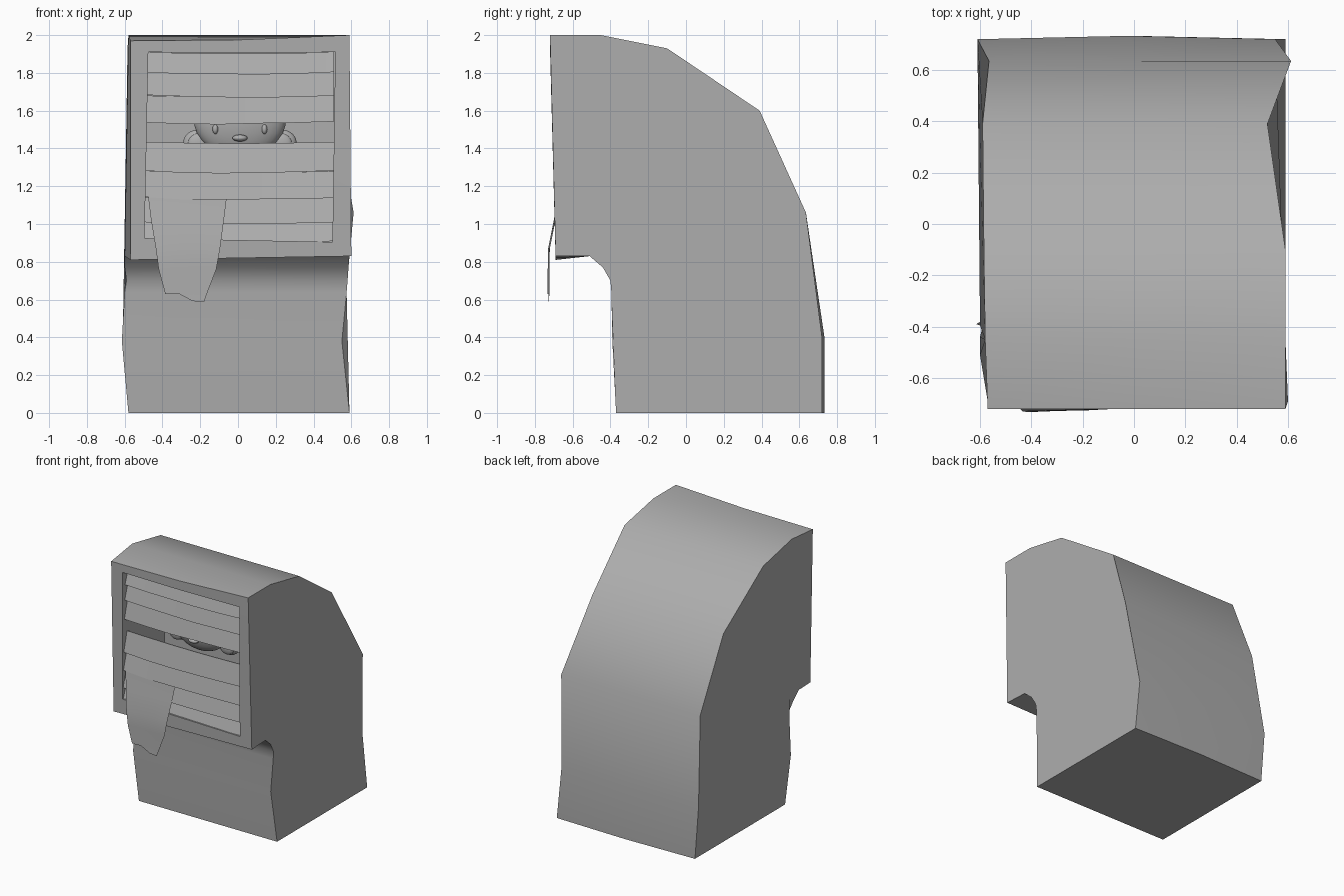
import bpy, bmesh, math, random

random.seed(4)
if "Cube" in bpy.data.objects:
    bpy.data.objects.remove(bpy.data.objects["Cube"])

COLOUR = (0.42, 0.42, 0.42, 1)
grey = bpy.data.materials.new("mid grey")
grey.use_nodes = True
grey.diffuse_color = COLOUR
grey.node_tree.nodes["Principled BSDF"].inputs["Base Color"].default_value = COLOUR


def finish(bm, name, angle=40):
    """Turn a bmesh into a named, shaded object."""
    bmesh.ops.recalc_face_normals(bm, faces=bm.faces)
    mesh = bpy.data.meshes.new(name)
    bm.to_mesh(mesh)
    bm.free()
    ob = bpy.data.objects.new(name, mesh)
    bpy.context.collection.objects.link(ob)
    mesh.materials.append(grey)
    bpy.ops.object.select_all(action='DESELECT')
    ob.select_set(True)
    bpy.context.view_layer.objects.active = ob
    bpy.ops.object.shade_smooth_by_angle(angle=math.radians(angle))


def bridge(bm, a, b, closed=False):
    """Quads between two rows of vertices."""
    n = len(a)
    for i in range(n if closed else n - 1):
        j = (i + 1) % n
        bm.faces.new((a[i], a[j], b[j], b[i]))


def ellipsoid(name, loc, size, segs=24):
    bm = bmesh.new()
    bmesh.ops.create_uvsphere(bm, u_segments=segs, v_segments=segs // 2, radius=1)
    bmesh.ops.scale(bm, vec=size, verts=bm.verts)
    bmesh.ops.translate(bm, vec=loc, verts=bm.verts)
    finish(bm, name, 60)


# Body: lopsided side profile from the front top, over the back, to the chin
profile = [  # y, z, left edge x, right edge x
    (-0.72, 2.0, -0.57, 0.59), (-0.45, 2.0, -0.58, 0.59),
    (-0.10, 1.93, -0.585, 0.59), (0.39, 1.60, -0.59, 0.52),
    (0.635, 1.06, -0.565, 0.612), (0.72, 0.40, -0.61, 0.55),
    (0.72, 0.0, -0.58, 0.59), (-0.37, 0.0, -0.58, 0.59),
    (-0.39, 0.38, -0.615, 0.55), (-0.395, 0.64, -0.60, 0.575),
    (-0.40, 0.70, -0.59, 0.58), (-0.44, 0.77, -0.60, 0.585),
    (-0.51, 0.83, -0.60, 0.59), (-0.69, 0.82, -0.57, 0.60)]
bm = bmesh.new()
rows = []
for y, z, xl, xr in profile:
    bulge = 0.013 if y > 0.7 else 0
    rows.append([bm.verts.new(p) for p in
                 ((xl, y, z), ((xl + xr) / 2, y + bulge, z), (xr, y, z))])
rows[0][0].co.z, rows[0][1].co.z = 1.97, 1.975
rows[-1][0].co.z, rows[-1][2].co.z = 0.81, 0.83
for a, b in zip(rows, rows[1:]):
    bridge(bm, a, b)
for side in (0, 2):
    bm.faces.new([r[side] for r in rows])

# Front frame with a recessed compartment
outer = rows[0] + rows[-1][::-1]
opening = [(-0.475, 1.91), (0.02, 1.905), (0.515, 1.91),
           (0.50, 0.905), (0.0, 0.915), (-0.495, 0.925)]
inner = [bm.verts.new((x, -0.69 - 0.027 * (z - 0.82), z)) for x, z in opening]
deep = [bm.verts.new((x, -0.19, z)) for x, z in opening]
bridge(bm, outer, inner, True)
bridge(bm, inner, deep, True)
bm.faces.new(deep)
finish(bm, "body", 35)


# Boards: thin clapboard slats with wavy edges, leaving one gap
def board(name, top, bottom):
    bm = bmesh.new()
    loops = []
    count = 6
    for i in range(count):
        t = i / (count - 1)
        x = -0.497 + t * 1.005
        lo = bottom - 0.011 * math.sin(math.pi * t) + random.uniform(-.004, .004)
        hi = top - 0.008 * math.sin(math.pi * t)
        loops.append([bm.verts.new((x, y, z)) for y, z in
                      ((-0.65, hi), (-0.685, lo), (-0.679, lo), (-0.644, hi))])
    for a, b in zip(loops, loops[1:]):
        bridge(bm, a, b, True)
    bm.faces.new(loops[0])
    bm.faces.new(loops[-1])
    finish(bm, name, 30)


upper_edges = [1.91, 1.805, 1.68, 1.54]
lower_edges = [1.435, 1.28, 1.14, 1.01, 0.91]
for group, edges in (("upper", upper_edges), ("lower", lower_edges)):
    for i, (top, bottom) in enumerate(zip(edges, edges[1:])):
        board(f"{group}_board_{i + 1}", top, bottom)

# Hanging tongue: a thin sheet bending out over the frame
bm = bmesh.new()
strip = []
for z, xl, xr, y in ((1.14, -0.475, -0.06, -0.68), (1.02, -0.46, -0.075, -0.70),
                     (0.87, -0.435, -0.095, -0.73), (0.76, -0.42, -0.115, -0.732),
                     (0.63, -0.385, -0.165, -0.732)):
    strip.append([bm.verts.new((xl + (xr - xl) * k / 3, y + 0.003 * k, z))
                  for k in range(4)])
for a, b in zip(strip, strip[1:]):
    bridge(bm, a, b)
tip = [bm.verts.new((x, -0.727, z)) for x, z in ((-0.24, 0.592), (-0.18, 0.586))]
bm.faces.new((strip[-1][1], strip[-1][2], strip[-1][3], tip[1], tip[0]))
bmesh.ops.solidify(bm, geom=bm.faces[:], thickness=0.003)
finish(bm, "hanging_tongue", 30)

# Small figure peeking through the gap
ellipsoid("figure_head", (0.01, -0.46, 1.56), (0.245, 0.09, 0.21), 32)
ellipsoid("figure_nose", (0.01, -0.55, 1.455), (0.04, 0.03, 0.018))
for side, label in ((-1, "right"), (1, "left")):
    x = 0.01 + side * 0.13
    ellipsoid(f"figure_{label}_eye", (x, -0.53, 1.502), (0.015, 0.018, 0.026), 16)
    ellipsoid(f"figure_{label}_ear", (0.01 + side * 0.22, -0.43, 1.43),
              (0.08, 0.035, 0.07))
    ellipsoid(f"figure_{label}_inner_ear", (0.01 + side * 0.215, -0.455, 1.425),
              (0.06, 0.02, 0.055))
